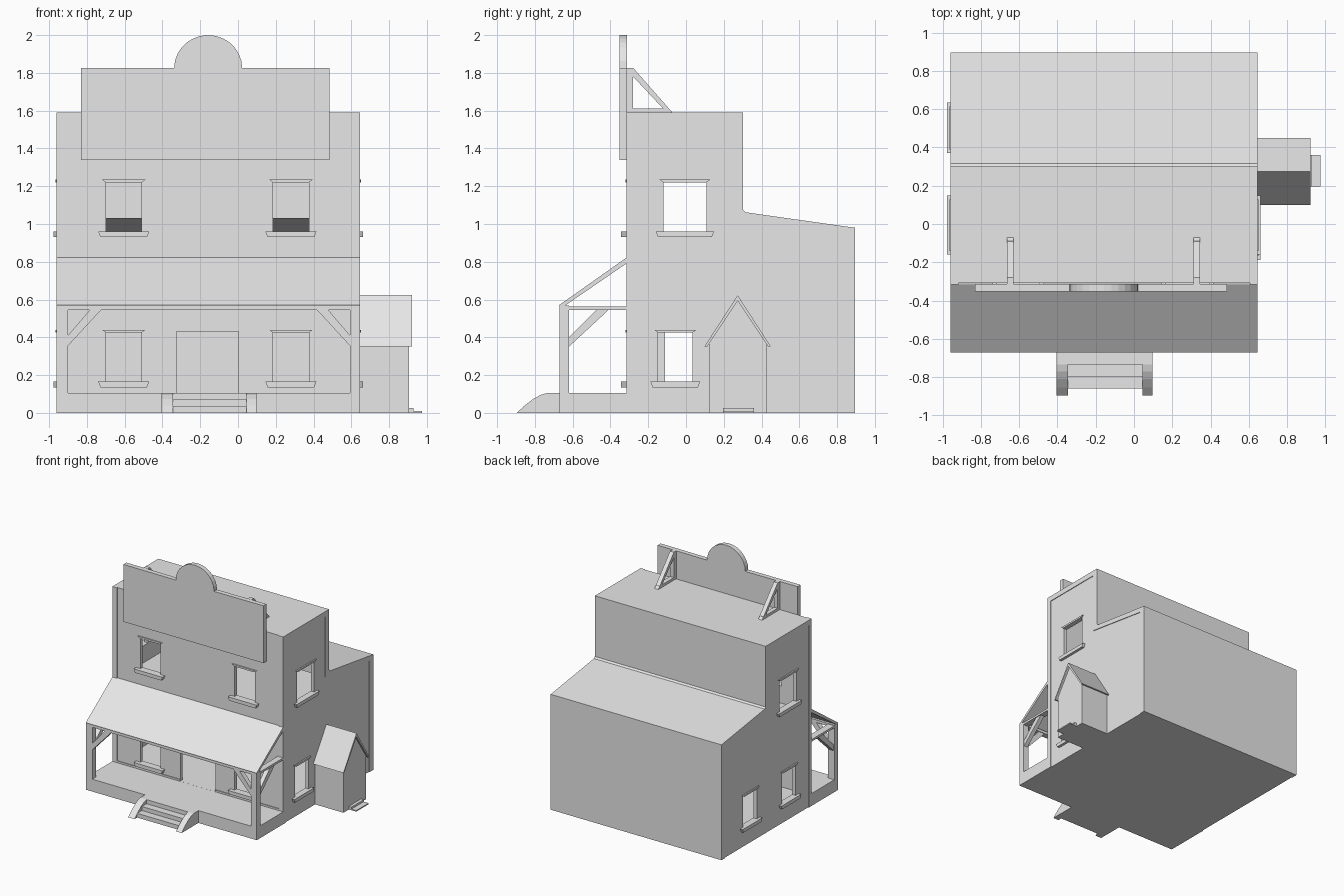
import bpy, bmesh, math
from mathutils import Vector

if "Cube" in bpy.data.objects:
    bpy.data.objects.remove(bpy.data.objects["Cube"])

grey = bpy.data.materials.new("plain_grey")
grey.diffuse_color = (0.8, 0.8, 0.8, 1)
grey.use_nodes = True
grey.node_tree.nodes["Principled BSDF"].inputs["Base Color"].default_value = grey.diffuse_color


def prism(name, pts, axis, a, b):
    """Extrude a 2D outline: axis 'x' takes (y, z) points, axis 'y' takes (x, z)."""
    bm = bmesh.new()
    place = (lambda p, t: (t, p[0], p[1])) if axis == 'x' else (lambda p, t: (p[0], t, p[1]))
    lo = [bm.verts.new(place(p, a)) for p in pts]
    hi = [bm.verts.new(place(p, b)) for p in pts]
    n = len(pts)
    bm.faces.new(lo)
    bm.faces.new(hi)
    for i in range(n):
        j = (i + 1) % n
        bm.faces.new((lo[i], lo[j], hi[j], hi[i]))
    bmesh.ops.recalc_face_normals(bm, faces=bm.faces)
    me = bpy.data.meshes.new(name)
    bm.to_mesh(me)
    bm.free()
    me.materials.append(grey)
    ob = bpy.data.objects.new(name, me)
    bpy.context.collection.objects.link(ob)
    return ob


def box(name, x0, x1, y0, y1, z0, z1):
    return prism(name, [(y0, z0), (y1, z0), (y1, z1), (y0, z1)], 'x', x0, x1)


def cut(target, cutter):
    bpy.context.view_layer.objects.active = target
    m = target.modifiers.new("cut", 'BOOLEAN')
    m.operation = 'DIFFERENCE'
    m.solver = 'EXACT'
    m.object = cutter
    cutter.hide_render = True
    bpy.ops.object.modifier_apply(modifier=m.name)
    bpy.data.objects.remove(cutter, do_unlink=True)


XL, XR, YF, YB = -0.96, 0.645, -0.315, 0.895

# House shell with a tall front half and a sloping rear roof
house = prism("house_walls", [(YF, 0), (YB, 0), (YB, 0.98), (0.315, 1.062), (0.302, 1.075),
                              (0.302, 1.59), (YF, 1.59)], 'x', XL, XR)
# Two hollow storeys
cut(house, box("lower_room", -0.92, 0.608, -0.28, 0.845, 0.105, 0.79))
cut(house, prism("upper_room", [(-0.28, 0.815), (0.845, 0.815), (0.845, 0.94), (0.255, 1.03),
                                (0.255, 1.54), (-0.28, 1.54)], 'x', -0.92, 0.608))
# Shallow recessed panels on the sides and front, leaving edge trim
panel = [(-0.28, -0.1), (0.845, -0.1), (0.845, 0.945), (0.255, 1.033), (0.255, 1.545), (-0.28, 1.545)]
cut(house, prism("right_panel", panel, 'x', XR - 0.006, 0.8))
cut(house, prism("left_panel", panel, 'x', -1.1, XL + 0.006))
cut(house, box("front_panel", -0.918, 0.606, -0.5, YF + 0.006, 0.12, 1.7))

# Windows with sills and lintels: (side, start, end, bottom, top)
windows = [('front', -0.70, -0.51, 0.96, 1.22), ('front', 0.185, 0.375, 0.96, 1.22),
           ('front', -0.70, -0.51, 0.165, 0.425), ('front', 0.185, 0.375, 0.165, 0.425),
           ('right', -0.12, 0.108, 0.96, 1.22), ('right', -0.148, 0.035, 0.165, 0.425),
           ('left', -0.12, 0.108, 0.96, 1.22), ('left', -0.11, 0.075, 0.165, 0.425),
           ('left', 0.41, 0.595, 0.165, 0.425)]
for side, a, b, z0, z1 in windows:
    w = 0.04
    sill = [(a - w, z0), (b + w, z0), (b + w - 0.012, z0 - 0.03), (a - w + 0.012, z0 - 0.03)]
    lintel = [(a, z1), (b, z1), (b + 0.02, z1 + 0.015), (a - 0.02, z1 + 0.015)]
    if side == 'front':
        cut(house, box("hole", a, b, -0.45, -0.25, z0, z1))
        prism("front_window_sill", sill, 'y', -0.343, -0.29)
        prism("front_window_lintel", lintel, 'y', -0.32, -0.3)
    elif side == 'right':
        cut(house, box("hole", 0.58, 0.75, a, b, z0, z1))
        prism("right_window_sill", sill, 'x', 0.62, 0.662)
        prism("right_window_lintel", lintel, 'x', 0.63, 0.65)
    else:
        cut(house, box("hole", -1.1, -0.88, a, b, z0, z1))
        prism("left_window_sill", sill, 'x', -0.977, -0.935)
        prism("left_window_lintel", lintel, 'x', -0.965, -0.945)

# Open front doorway
cut(house, box("door_hole", -0.325, 0.003, -0.45, -0.25, 0.1055, 0.43))

# Porch deck, posts, beams and roof
box("porch_deck", XL, XR, -0.67, -0.31, 0, 0.105)
box("porch_front_beam", XL, XR, -0.67, -0.62, 0.545, 0.568)
prism("porch_roof", [(-0.67, 0.565), (-0.645, 0.565), (-0.305, 0.798), (-0.305, 0.825),
                     (-0.315, 0.822), (-0.672, 0.57)], 'x', XL, XR)
for s, x0, x1 in ((1, XL, -0.90), (-1, 0.593, XR)):
    box("porch_post", x0, x1, -0.67, -0.62, 0.105, 0.56)
    box("porch_side_beam", x0, x1, -0.63, -0.31, 0.545, 0.563)
    xi = x1 if s == 1 else x0
    prism("porch_front_brace", [(xi, 0.355), (xi + s * 0.175, 0.545), (xi + s * 0.115, 0.545),
                                (xi, 0.41)], 'y', -0.665, -0.625)
    prism("porch_side_brace", [(-0.62, 0.35), (-0.41, 0.545), (-0.475, 0.545), (-0.62, 0.40)],
          'x', x0 + 0.008, x1 - 0.008)

# Front steps between curved side cheeks
cheek = [(-0.895, 0), (-0.66, 0), (-0.66, 0.105), (-0.735, 0.105), (-0.77, 0.095),
         (-0.81, 0.073), (-0.855, 0.038)]
for x0, x1 in ((-0.405, -0.345), (0.045, 0.097)):
    prism("step_cheek", cheek, 'x', x0, x1)
for y, z in ((-0.735, 0.105), (-0.797, 0.07), (-0.86, 0.036)):
    box("step_tread", -0.345, 0.045, y, -0.66, 0, z)

# False-front sign board with a round crest
crest = [(-0.158 + 0.18 * math.cos(math.pi * i / 14), 1.825 + 0.175 * math.sin(math.pi * i / 14))
         for i in range(15)]
prism("sign_board", [(-0.83, 1.34), (0.485, 1.34), (0.485, 1.827)] + crest + [(-0.83, 1.827)],
      'y', -0.353, -0.313)

# Triangular sign supports on the roof
for x0 in (-0.665, 0.31):
    x1 = x0 + 0.036
    box("sign_support_upright", x0, x1, -0.315, -0.28, 1.585, 1.827)
    box("sign_support_base", x0, x1, -0.29, -0.09, 1.585, 1.612)
    prism("sign_support_diagonal", [(-0.28, 1.827), (-0.28, 1.78), (-0.12, 1.61), (-0.12, 1.588),
                                    (-0.07, 1.588)], 'x', x0, x1)

# Small side shed with a steep gable roof and a doorstep
prism("shed_body", [(0.122, 0), (0.425, 0), (0.425, 0.375), (0.2735, 0.60), (0.122, 0.375)],
      'x', 0.62, 0.905)
prism("shed_roof", [(0.098, 0.352), (0.112, 0.352), (0.2735, 0.592), (0.435, 0.352),
                    (0.449, 0.352), (0.2735, 0.623)], 'x', 0.62, 0.922)
box("shed_doorstep", 0.90, 0.975, 0.195, 0.36, 0, 0.01)
box("shed_threshold", 0.90, 0.93, 0.195, 0.36, 0, 0.027)
